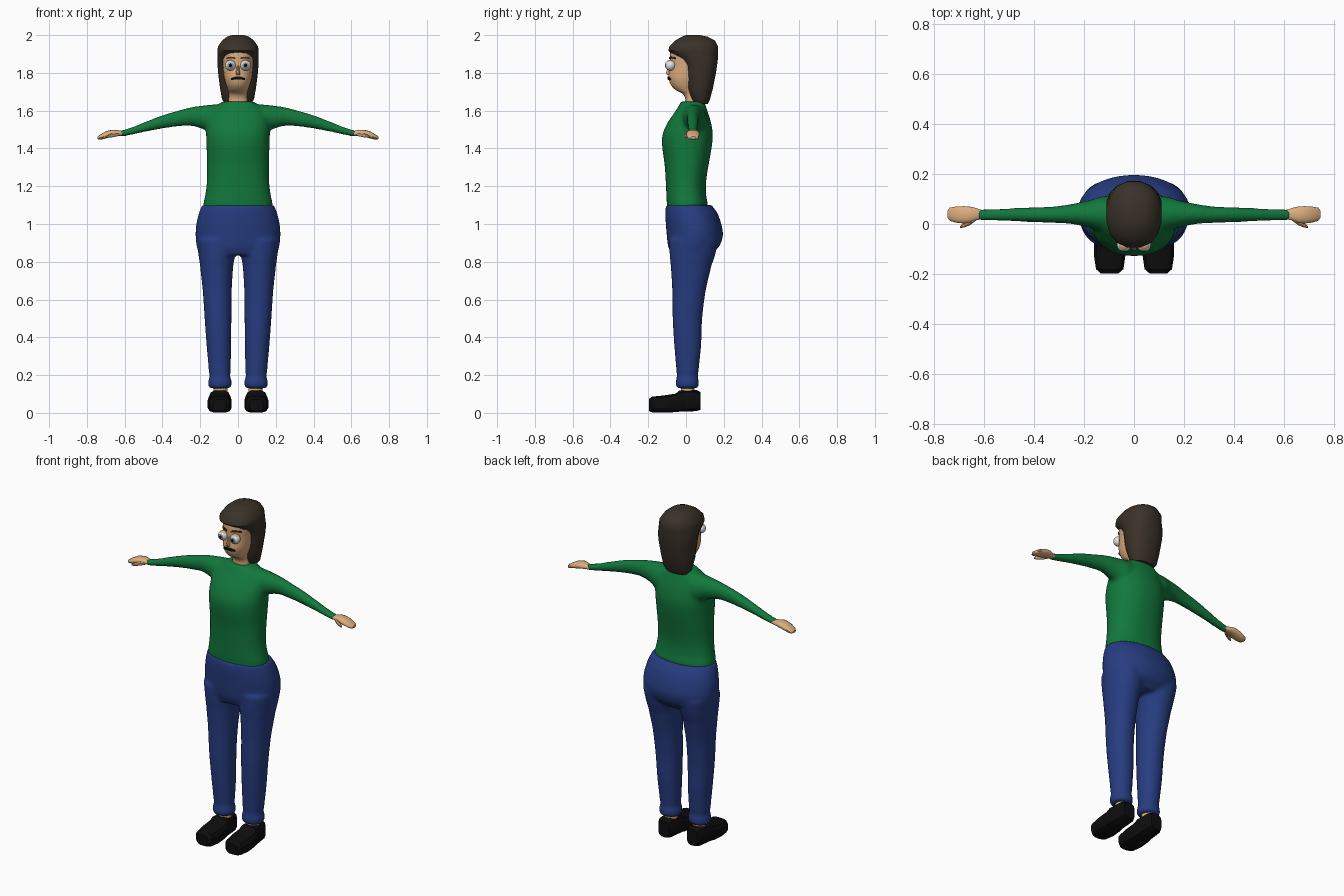
import bpy, bmesh, math
from mathutils import Matrix


def material(name, rgb):
    m = bpy.data.materials.new(name)
    m.diffuse_color = (*rgb, 1)
    return m


GREEN = material("green_knit", (0.006, 0.19, 0.046))
BLUE = material("blue_denim", (0.02, 0.046, 0.22))
SKIN = material("skin", (0.72, 0.42, 0.21))
HAIR = material("dark_brown", (0.042, 0.031, 0.022))
BLACK = material("black", (0.004, 0.004, 0.004))
WHITE = material("eye_white", (0.75, 0.78, 0.8))
IRIS = material("grey_blue", (0.2, 0.29, 0.38))


def refine(rings, k):
    """Smooth in-between rings; the position along the axis stays linear."""
    out = []
    last = len(rings) - 1
    for i in range(last):
        p0, p1, p2, p3 = (rings[min(max(j, 0), last)] for j in range(i - 1, i + 3))
        for s in range(k):
            u = s / k
            row = [0.5 * (2 * b + (c - a) * u + (2 * a - 5 * b + 4 * c - d) * u * u
                          + (3 * b - a - 3 * c + d) * u ** 3)
                   for a, b, c, d in zip(p0, p1, p2, p3)]
            row[0] = p1[0] + (p2[0] - p1[0]) * u
            out.append(tuple(row))
    return out + [rings[-1]]


def loft(bm, rings, axis="z", n=24, p=2.0, sx=1):
    """Closed tube; ring = (along axis, centre a, half a, low b, high b)."""
    loops = []
    for t, ac, ah, b0, b1 in rings:
        loop = []
        for i in range(n):
            th = 2 * math.pi * (i + 0.5) / n
            c, s = math.cos(th), math.sin(th)
            a = ac + ah * math.copysign(abs(c) ** (2 / p), c)
            b = (b0 + b1) / 2 + (b1 - b0) / 2 * math.copysign(abs(s) ** (2 / p), s)
            x, y, z = {"z": (a, b, t), "x": (t, a, b), "y": (a, t, b)}[axis]
            loop.append(bm.verts.new((x * sx, y, z)))
        loops.append(loop)
    for l0, l1 in zip(loops, loops[1:]):
        for i in range(n):
            j = (i + 1) % n
            bm.faces.new((l0[i], l0[j], l1[j], l1[i]))
    bm.faces.new(loops[0])
    bm.faces.new(loops[-1])


def finish(name, bm, *mats, angle=40, fuse=0):
    bmesh.ops.recalc_face_normals(bm, faces=bm.faces[:])
    me = bpy.data.meshes.new(name)
    bm.to_mesh(me)
    bm.free()
    for m in mats:
        me.materials.append(m)
    ob = bpy.data.objects.new(name, me)
    bpy.context.collection.objects.link(ob)
    bpy.ops.object.select_all(action="DESELECT")
    ob.select_set(True)
    bpy.context.view_layer.objects.active = ob
    if fuse:
        # melt overlapping tubes into one garment
        r = ob.modifiers.new("fuse", "REMESH")
        r.mode = "VOXEL"
        r.voxel_size = fuse
        r.use_smooth_shade = True
        s = ob.modifiers.new("soften", "SMOOTH")
        s.factor = 0.5
        s.iterations = 8
    else:
        bpy.ops.object.shade_smooth_by_angle(angle=math.radians(angle))
    return ob


# sweater: torso and both sleeves
bm = bmesh.new()
loft(bm, refine([
    (1.06, 0, .176, -.095, .110), (1.10, 0, .184, -.101, .116), (1.15, 0, .174, -.104, .107),
    (1.22, 0, .165, -.107, .106), (1.32, 0, .164, -.114, .121), (1.42, 0, .167, -.127, .138),
    (1.48, 0, .169, -.123, .142), (1.54, 0, .166, -.096, .132), (1.59, 0, .150, -.062, .117),
    (1.62, 0, .125, -.042, .107), (1.648, 0, .085, -.027, .097)], 3), n=40, p=2.2)
for sx in (1, -1):
    loft(bm, refine([
        (.06, .04, .07, 1.46, 1.635), (.13, .04, .070, 1.47, 1.633), (.18, .04, .054, 1.50, 1.628),
        (.25, .04, .040, 1.52, 1.618), (.32, .037, .033, 1.516, 1.600), (.40, .037, .030, 1.505, 1.576),
        (.50, .037, .026, 1.486, 1.538), (.58, .037, .024, 1.469, 1.507), (.622, .037, .023, 1.462, 1.497)], 3),
        "x", 24, sx=sx)
finish("sweater", bm, GREEN, fuse=.009)

# trousers: pelvis and both legs with rolled cuffs
bm = bmesh.new()
loft(bm, refine([
    (1.10, 0, .192, -.107, .138), (1.06, 0, .207, -.110, .166), (1.00, 0, .221, -.107, .187),
    (.94, 0, .225, -.102, .196), (.88, 0, .219, -.095, .176), (.835, 0, .203, -.078, .130)], 3), n=40, p=2.1)
for sx in (1, -1):
    loft(bm, refine([
        (.92, .112, .108, -.090, .172), (.84, .112, .098, -.087, .156), (.78, .113, .088, -.081, .135),
        (.65, .110, .077, -.073, .105), (.50, .106, .071, -.071, .086), (.35, .101, .065, -.062, .080),
        (.22, .097, .058, -.051, .067), (.19, .096, .055, -.049, .063), (.17, .096, .062, -.054, .068),
        (.145, .096, .062, -.054, .068), (.13, .096, .054, -.046, .060)], 3), "z", 28, 2.1, sx)
finish("trousers", bm, BLUE, fuse=.009)

# head and neck
HEAD = refine([
    (1.60, 0, .056, -.010, .075), (1.66, 0, .050, -.004, .068), (1.69, 0, .048, -.018, .068),
    (1.71, 0, .053, -.056, .075), (1.735, 0, .063, -.080, .090), (1.77, 0, .073, -.092, .110),
    (1.80, 0, .077, -.091, .125), (1.84, 0, .081, -.085, .140), (1.88, 0, .084, -.086, .145),
    (1.92, 0, .082, -.080, .140), (1.955, 0, .055, -.040, .100)], 3)
bm = bmesh.new()
loft(bm, HEAD, n=28, p=2.2)
# nose
loft(bm, [(1.84, 0, .006, -.092, -.07), (1.80, 0, .012, -.108, -.07), (1.788, 0, .010, -.100, -.07)], n=8)
finish("head", bm, SKIN)


def face_y(x, z):
    """Depth of the face surface at x, z."""
    for r0, r1 in zip(HEAD, HEAD[1:]):
        if r0[0] <= z <= r1[0]:
            u = (z - r0[0]) / (r1[0] - r0[0])
            hx, y0, y1 = (r0[k] + (r1[k] - r0[k]) * u for k in (2, 3, 4))
            return (y0 + y1) / 2 - (y1 - y0) / 2 * (1 - min(1, abs(x / hx)) ** 2.2) ** (1 / 2.2)
    return 0


def face_plate(name, pts, mat):
    """Thin strip following the face; pts = (x, z, half height)."""
    bm = bmesh.new()
    cols = []
    for x, z, h in pts:
        y = face_y(x, z)
        cols.append([bm.verts.new((x, y + d, z + e))
                     for d, e in ((.003, -h), (-.006, -h), (-.006, h), (.003, h))])
    for c0, c1 in zip(cols, cols[1:]):
        for i in range(4):
            j = (i + 1) % 4
            bm.faces.new((c0[i], c0[j], c1[j], c1[i]))
    bm.faces.new(cols[0])
    bm.faces.new(cols[-1])
    finish(name, bm, mat)


face_plate("mouth", [(.037 * i / 4, 1.773 - .006 * (i / 4) ** 2, .008 - .004 * abs(i / 4) ** 3)
                     for i in range(-4, 5)], BLACK)

for side, sx in (("left", 1), ("right", -1)):
    # eyebrow
    face_plate(side + "_eyebrow", [(sx * (.014 + .012 * i), 1.877 + .004 * math.sin(i * .8), .0045)
                                   for i in range(5)], HAIR)

    # eyeball with iris, pupil and upper lid
    bm = bmesh.new()
    bmesh.ops.create_uvsphere(bm, u_segments=24, v_segments=20, radius=.028,
                              matrix=Matrix.Rotation(math.pi / 2, 4, "X"))
    for f in bm.faces:
        d = f.calc_center_median().normalized()
        front = math.degrees(math.acos(max(-1, min(1, -d.y))))
        f.material_index = 2 if front < 18 else 1 if front < 36 else 3 if d.z > .72 else 0
    bmesh.ops.translate(bm, verts=bm.verts[:], vec=(sx * .04, -.083, 1.84))
    finish(side + "_eye", bm, WHITE, IRIS, BLACK, SKIN)

    # hand with thumb
    bm = bmesh.new()
    loft(bm, refine([
        (.60, .037, .018, 1.468, 1.490), (.63, .039, .025, 1.466, 1.496), (.66, .037, .034, 1.462, 1.499),
        (.70, .037, .034, 1.453, 1.490), (.735, .039, .027, 1.446, 1.470), (.745, .039, .014, 1.450, 1.463)], 2),
        "x", 14, 2.3, sx)
    loft(bm, [(.63, .025, .012, 1.465, 1.488), (.655, .006, .012, 1.460, 1.484),
              (.68, -.006, .009, 1.456, 1.476), (.695, -.012, .004, 1.456, 1.467)], "x", 8, sx=sx)
    finish(side + "_hand", bm, SKIN)

    # ankle
    bm = bmesh.new()
    loft(bm, [(.09, .093, .037, -.028, .046), (.17, .093, .037, -.028, .046)], n=16, sx=sx)
    finish(side + "_ankle", bm, SKIN)

    # shoe
    bm = bmesh.new()
    loft(bm, [(-.197, .097, .036, .010, .074), (-.180, .097, .056, .002, .087), (-.120, .097, .065, .000, .093),
              (-.055, .097, .062, .003, .103), (-.035, .097, .058, .005, .120), (.055, .095, .050, .008, .122),
              (.076, .095, .036, .015, .112)], "y", 12, 3.2, sx)
    finish(side + "_shoe", bm, BLACK, angle=30)

# hair: long back with a fringe line above the forehead
bm = bmesh.new()
loft(bm, [
    (1.635, 0, .066, .042, .115), (1.66, 0, .086, .025, .128), (1.72, 0, .097, .002, .144),
    (1.80, 0, .107, -.010, .160), (1.84, 0, .110, -.016, .166), (1.87, 0, .111, -.038, .170),
    (1.90, 0, .111, -.076, .172), (1.918, 0, .111, -.096, .173), (1.94, 0, .108, -.090, .172),
    (1.972, 0, .085, -.058, .155), (1.992, 0, .058, -.022, .115), (2.0, 0, .032, .000, .075)], n=16, p=2.3)
finish("hair", bm, HAIR)
